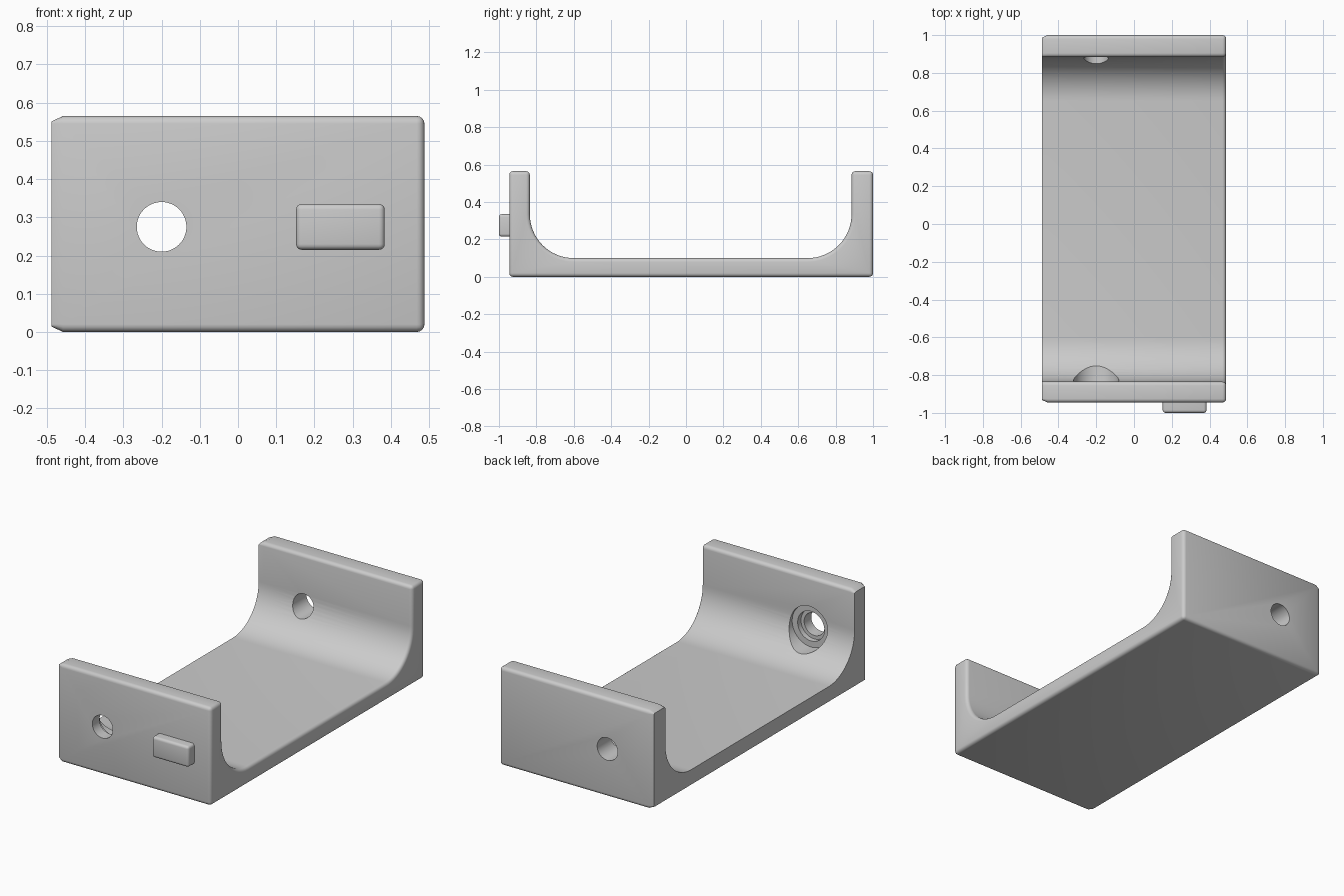
import bpy, bmesh, math
from mathutils import Vector

if "Cube" in bpy.data.objects:
    bpy.data.objects.remove(bpy.data.objects["Cube"], do_unlink=True)

# Single grey material
grey = bpy.data.materials.new("plain grey")
grey.use_nodes = True
colour = (0.6, 0.6, 0.6, 1)
grey.diffuse_color = colour
grey.node_tree.nodes["Principled BSDF"].inputs["Base Color"].default_value = colour

HALF_W, HEIGHT, FLOOR = 0.488, 0.565, 0.10
FRONT, FRONT_IN, BACK_IN, BACK = -0.945, -0.835, 0.885, 1.0
FILLET, ROUND = 0.235, 0.02
HOLE_X, HOLE_Z = -0.2, 0.275


def finish(bm, name):
    bmesh.ops.recalc_face_normals(bm, faces=bm.faces)
    mesh = bpy.data.meshes.new(name)
    bm.to_mesh(mesh)
    bm.free()
    obj = bpy.data.objects.new(name, mesh)
    bpy.context.collection.objects.link(obj)
    mesh.materials.append(grey)
    return obj


def smooth(obj):
    bpy.ops.object.select_all(action='DESELECT')
    obj.select_set(True)
    bpy.context.view_layer.objects.active = obj
    bpy.ops.object.shade_smooth_by_angle(angle=math.radians(35))


def arc(cy, start, end, steps=16):
    for i in range(steps + 1):
        a = math.radians(start + (end - start) * i / steps)
        yield cy + FILLET * math.cos(a), FLOOR + FILLET + FILLET * math.sin(a)


# Bracket: U profile with filleted inner corners, extruded across x
profile = [(FRONT, 0), (BACK, 0), (BACK, HEIGHT), (BACK_IN, HEIGHT)]
profile += arc(BACK_IN - FILLET, 0, -90)
profile += arc(FRONT_IN + FILLET, 270, 180)
profile += [(FRONT_IN, HEIGHT), (FRONT, HEIGHT)]
bm = bmesh.new()
cap = bm.faces.new([bm.verts.new((-HALF_W, y, z)) for y, z in profile])
side = bmesh.ops.extrude_face_region(bm, geom=[cap], use_keep_orig=True)
for v in side["geom"]:
    if isinstance(v, bmesh.types.BMVert):
        v.co.x = HALF_W
bmesh.ops.recalc_face_normals(bm, faces=bm.faces)

# Round the long edges and the left rim; the right rim stays crisp
rounded = [e for e in bm.edges
           if e.calc_face_angle(0) > 0.6 and max(v.co.x for v in e.verts) > 0]
bmesh.ops.bevel(bm, geom=rounded, offset=ROUND, segments=4, profile=0.5, affect='EDGES')

# Short taper on the outer corners of the right end
bmesh.ops.bisect_plane(bm, geom=bm.verts[:] + bm.edges[:] + bm.faces[:],
                       plane_co=(0.03 - HALF_W, 0, 0), plane_no=(1, 0, 0))


def pull(value, limit, sign):
    over = (value - limit) * sign
    return limit + sign * over * 0.3 if over > 0 else value


for v in bm.verts:
    if v.co.x < 0.01 - HALF_W:
        v.co.z = pull(pull(v.co.z, HEIGHT - ROUND, 1), ROUND, -1)
        v.co.y = pull(pull(v.co.y, BACK - ROUND, 1), FRONT + ROUND, -1)
bracket = finish(bm, "bracket")


# Screw holes and the stepped recess inside the front wall
def bore(name, radius, y0, y1):
    bm = bmesh.new()
    bmesh.ops.create_cone(bm, cap_ends=True, segments=48, radius1=radius,
                          radius2=radius, depth=y1 - y0)
    for v in bm.verts:
        v.co = Vector((HOLE_X + v.co.x, (y0 + y1) / 2 + v.co.z, HOLE_Z + v.co.y))
    cutter = finish(bm, name)
    mod = bracket.modifiers.new(name, 'BOOLEAN')
    mod.operation, mod.solver, mod.object = 'DIFFERENCE', 'EXACT', cutter
    bpy.context.view_layer.objects.active = bracket
    bpy.ops.object.modifier_apply(modifier=name)
    bpy.data.objects.remove(cutter, do_unlink=True)


bore("recess", 0.12, -0.85, -0.5)
bore("inner_step", 0.085, -0.88, -0.5)
bore("through_hole", 0.065, -1.2, 1.2)
smooth(bracket)

# Raised rounded tab on the front face
bm = bmesh.new()
bmesh.ops.create_cube(bm, size=1)
for v in bm.verts:
    v.co = Vector((0.268 + v.co.x * 0.232, -0.965 + v.co.y * 0.07, 0.275 + v.co.z * 0.12))
edges = [e for e in bm.edges if min(v.co.y for v in e.verts) < -0.99]
bmesh.ops.bevel(bm, geom=edges, offset=0.015, segments=4, profile=0.5, affect='EDGES')
smooth(finish(bm, "front_tab"))
